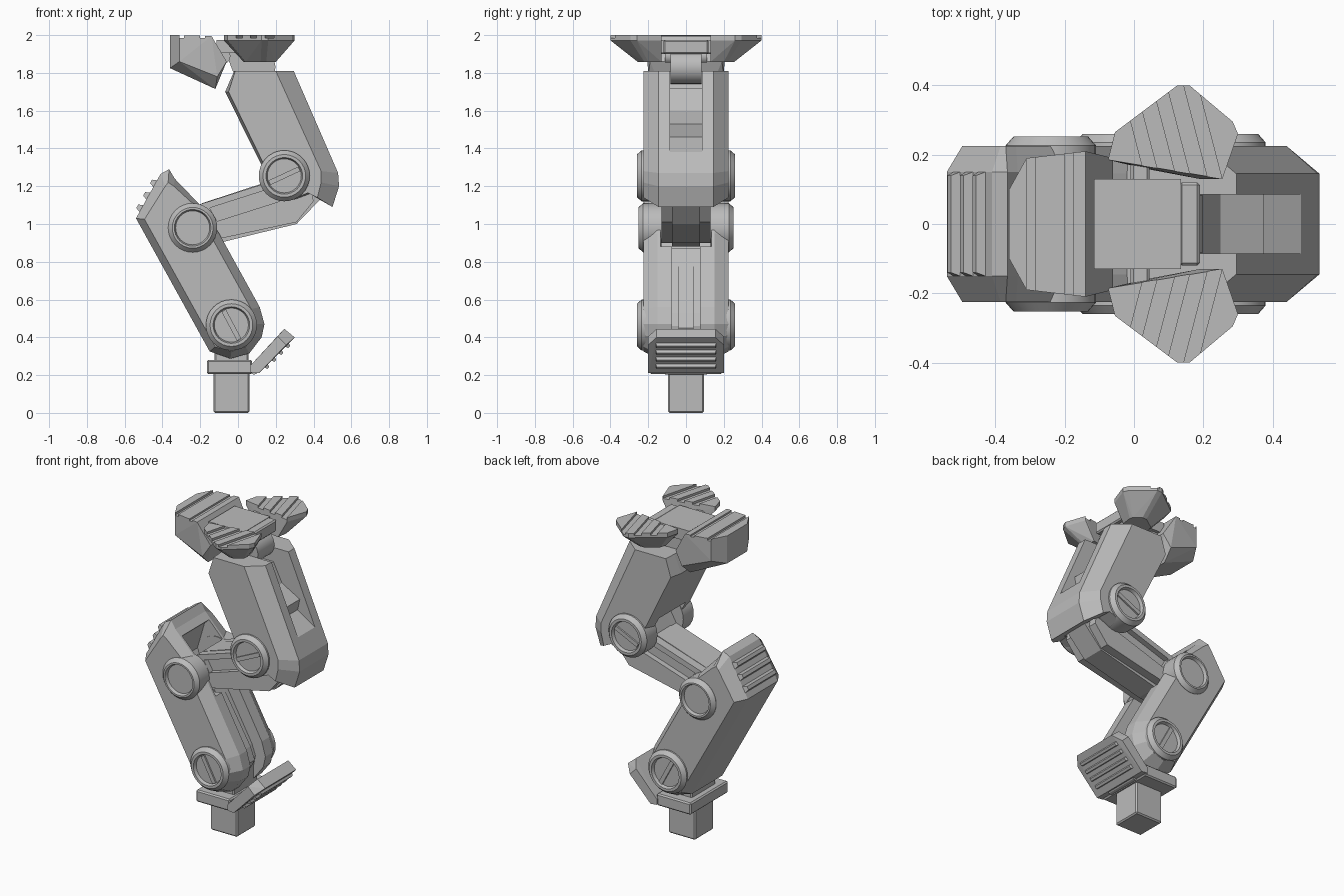
import bpy, bmesh, math
from mathutils import Vector

grey = bpy.data.materials.new("plain_grey")
grey.diffuse_color = (0.5, 0.5, 0.5, 1)


def finish(name, bm, smooth=False):
    bmesh.ops.recalc_face_normals(bm, faces=bm.faces)
    me = bpy.data.meshes.new(name)
    bm.to_mesh(me)
    bm.free()
    me.materials.append(grey)
    ob = bpy.data.objects.new(name, me)
    bpy.context.collection.objects.link(ob)
    bpy.context.view_layer.objects.active = ob
    if smooth:
        bpy.ops.object.select_all(action='DESELECT')
        ob.select_set(True)
        bpy.ops.object.shade_smooth_by_angle(angle=math.radians(25))
    return ob


def loft(name, layers):
    """Stack of x-z outlines at given y values, capped at both ends."""
    bm = bmesh.new()
    rings = [[bm.verts.new((x, y, z)) for x, z in prof] for y, prof in layers]
    n = len(rings[0])
    for a, b in zip(rings, rings[1:]):
        for i in range(n):
            bm.faces.new((a[i], a[(i + 1) % n], b[(i + 1) % n], b[i]))
    bm.faces.new(rings[0])
    bm.faces.new(rings[-1])
    return finish(name, bm)


def prism(name, prof, y0, y1):
    return loft(name, [(y0, prof), (y1, prof)])


def hull(name, pts):
    bm = bmesh.new()
    for p in pts:
        bm.verts.new(p)
    bmesh.ops.convex_hull(bm, input=bm.verts[:])
    bmesh.ops.dissolve_limit(bm, angle_limit=0.02, verts=bm.verts[:], edges=bm.edges[:])
    return finish(name, bm)


def box(name, x0, x1, y0, y1, z0, z1, bevel=0.008):
    ob = prism(name, [(x0, z0), (x1, z0), (x1, z1), (x0, z1)], y0, y1)
    if bevel:
        m = ob.modifiers.new("bevel", 'BEVEL')
        m.width, m.segments = bevel, 1
    return ob


def lathe(name, cx, cz, rings, n=32):
    """Turned part around a y axis; rings are (radius, y)."""
    bm = bmesh.new()
    rs = [[bm.verts.new((cx + r * math.cos(2 * math.pi * i / n), y,
                         cz + r * math.sin(2 * math.pi * i / n))) for i in range(n)]
          for r, y in rings]
    for a, b in zip(rs, rs[1:]):
        for i in range(n):
            bm.faces.new((a[i], a[(i + 1) % n], b[(i + 1) % n], b[i]))
    bm.faces.new(rs[0])
    bm.faces.new(rs[-1])
    return finish(name, bm, True)


def cut(ob, *cutters):
    for c in cutters:
        m = ob.modifiers.new("cut", 'BOOLEAN')
        m.operation, m.solver, m.object = 'DIFFERENCE', 'EXACT', c
        bpy.context.view_layer.objects.active = ob
        bpy.ops.object.modifier_apply(modifier=m.name)
        bpy.data.objects.remove(c)


def bar(name, a, b, thick, y0, y1, end=0.0, out=1):
    """Plate along a-b in x-z, offset to one side; ends shrink by 'end' on the far side."""
    a, b = Vector(a), Vector(b)
    d = (b - a).normalized()
    n = Vector((d.y, -d.x)) * thick * out
    e = d * end
    pts = [(p.x, y, p.y) for p in (a, b) for y in (y0, y1)]
    pts += [(p.x, y, p.y) for p in (a + n + e, b + n - e) for y in (y0 + end, y1 - end)]
    return hull(name, pts)


# base peg, collar and neck
box("base_peg", -0.13, 0.06, -0.095, 0.095, 0, 0.24)
box("collar", -0.165, 0.075, -0.19, 0.19, 0.205, 0.28)
box("neck", -0.125, 0.055, -0.12, 0.12, 0.27, 0.40)

# tilted toe plate with ribs and hinge
hull("toe_plate", [(x, s * y, z) for s in (-1, 1) for x, y, z in (
    (0.065, 0.2, 0.215), (0.065, 0.2, 0.25), (0.11, 0.2, 0.21), (0.21, 0.2, 0.405),
    (0.255, 0.2, 0.36), (0.245, 0.155, 0.445), (0.3, 0.155, 0.4))])
for i in range(4):
    x = 0.15 + i * 0.037
    bar("toe_rib", (x - 0.01, 0.25 + i * 0.037 - 0.01), (x + 0.008, 0.25 + i * 0.037 + 0.008),
        0.015, -0.16, 0.16, 0.005)
lathe("toe_hinge", 0.085, 0.225, [(0.022, -0.11), (0.022, 0.11)], 12)

# lower leg with knee cap
outer = [(-0.54, 1.03), (-0.41, 1.265), (-0.365, 1.29), (-0.335, 1.24), (-0.2, 1.1),
         (-0.1, 0.95), (0.115, 0.56), (0.14, 0.47), (0.125, 0.4), (0.06, 0.315),
         (-0.04, 0.287), (-0.15, 0.325)]
side = [(-0.495, 1.025), (-0.385, 1.2), (-0.37, 1.22), (-0.34, 1.2), (-0.22, 1.09),
        (-0.14, 0.93), (0.07, 0.55), (0.1, 0.47), (0.085, 0.41), (0.04, 0.35),
        (-0.035, 0.325), (-0.12, 0.35)]
leg = loft("lower_leg", [(-0.225, side), (-0.15, outer), (0.15, outer), (0.225, side)])
cut(leg,
    prism("knee_cutter", [(-0.38, 1.0), (-0.33, 1.17), (-0.2, 1.3), (0.1, 1.2), (0.05, 0.9),
                          (-0.13, 0.87), (-0.3, 0.87)], -0.135, 0.135),
    prism("channel_cutter", [(-0.19, 0.95), (0.045, 0.53), (0.07, 0.46), (0.02, 0.2),
                             (0.3, 0.3), (0.3, 0.6), (0.0, 1.0)], -0.075, 0.075))
prism("channel_floor_rib", [(-0.2, 0.87), (-0.14, 0.87), (0.06, 0.53), (0.09, 0.45),
                            (0.03, 0.33), (-0.1, 0.4)], -0.04, 0.04)
for t in (0.22, 0.5, 0.78):
    x, z = -0.54 + 0.13 * t, 1.03 + 0.235 * t
    bar("knee_rib", (x - 0.01, z - 0.018), (x + 0.01, z + 0.018), 0.025, -0.15, 0.15, 0.01, -1)

# connecting link between knee and elbow
prism("link_core", [(-0.19, 1.11), (0.16, 1.225), (0.245, 1.38), (0.38, 1.3), (0.44, 1.135),
                    (0.31, 1.0), (-0.1, 0.9), (-0.27, 0.88), (-0.34, 0.96)], -0.075, 0.075)
plate = prism("link_side_plates", [(-0.2, 1.105), (0.16, 1.22), (0.245, 1.37), (0.37, 1.3),
                                   (0.4, 1.12), (0.31, 1.01), (-0.06, 0.93), (-0.2, 0.9),
                                   (-0.33, 0.98)], -0.13, 0.13)
panel = [(-0.15, 1.085), (0.18, 1.19), (0.22, 1.12), (-0.11, 1.015)]
cut(plate, prism("panel_cutter", panel, 0.095, 0.2), prism("panel_cutter", panel, -0.2, -0.095))

# upper arm: chamfered shell with elbow cavity and stepped slot
outer = [(-0.02, 1.81), (0.295, 1.81), (0.53, 1.27), (0.535, 1.2), (0.5, 1.09), (0.38, 1.16),
         (0.3, 1.13), (0.2, 1.13), (0.13, 1.22), (0.13, 1.3), (-0.068, 1.7)]
side = [(-0.015, 1.81), (0.2, 1.81), (0.44, 1.28), (0.44, 1.22), (0.42, 1.14), (0.37, 1.165),
        (0.3, 1.135), (0.2, 1.135), (0.145, 1.22), (0.145, 1.3), (-0.05, 1.7)]
arm = loft("upper_arm", [(-0.225, side), (-0.145, outer), (0.145, outer), (0.225, side)])
cut(arm,
    prism("elbow_cutter", [(0, 1.05), (0.03, 1.33), (0.2, 1.42), (0.36, 1.39), (0.42, 1.25),
                           (0.41, 1.0)], -0.135, 0.135),
    prism("slot_cutter", [(0.53, 1.35), (0.36, 1.46), (0.375, 1.53), (0.25, 1.6), (0.19, 1.72),
                          (0.1, 1.72), (0.05, 1.9), (0.55, 1.9)], -0.085, 0.085))

# round joint bosses on both sides
for nm, cx, cz, r, top, slot in (("ankle", -0.035, 0.465, 0.135, 0.26, True),
                                 ("elbow", 0.245, 1.255, 0.135, 0.26, True),
                                 ("knee", -0.24, 0.98, 0.13, 0.252, False)):
    for s in (-1, 1):
        lathe(nm + "_boss", cx, cz, [(r, s * 0.13), (r, s * (top - 0.025)), (r - 0.022, s * top),
                                     (0.097, s * top), (0.09, s * (top - 0.02))])
        if slot:
            a = math.radians(118 if nm == "ankle" else 25)
            d = Vector((math.cos(a), math.sin(a)))
            c = Vector((cx, cz)) + Vector((-d.y, d.x)) * 0.013
            bar(nm + "_slot_bar", c - d * 0.087, c + d * 0.087, 0.026,
                s * (top - 0.03), s * (top - 0.01))

# wrist and palm
lathe("wrist_barrel", 0.11, 1.83, [(0.088, -0.083), (0.088, 0.083)])
prism("wrist_base", [(-0.07, 1.92), (0.16, 1.92), (0.17, 1.86), (0.1, 1.79), (-0.02, 1.79)],
      -0.083, 0.083)
box("palm", -0.115, 0.135, -0.13, 0.13, 1.905, 1.975, 0)
box("palm_lip", 0.13, 0.19, -0.12, 0.12, 1.9, 1.975)
lathe("thumb_hinge", -0.085, 1.89, [(0.045, -0.11), (0.045, 0.11)], 16)

# two side claws with grooved tops
for s in (-1, 1):
    box("claw_hinge", -0.01, 0.045, *sorted((s * 0.1, s * 0.2)), 1.9, 1.96)
    rim = [(-0.075, 0.185), (-0.055, 0.265), (0.125, 0.4), (0.16, 0.4), (0.285, 0.295),
           (0.3, 0.26), (0.255, 0.13)]
    low = [(0.03, 0.16), (0.04, 0.2), (0.12, 0.255), (0.15, 0.255), (0.195, 0.22), (0.2, 0.2),
           (0.19, 0.13)]
    claw = hull("side_claw", [(x, s * y, z) for z in (1.972, 2.0) for x, y in rim]
                + [(x, s * y, 1.858) for x, y in low])
    for x in (0.0, 0.09, 0.18):
        cut(claw, hull("groove_cutter", [(x + w + t * 0.065, s * (0.26 - t * 0.25), z)
                                         for w in (0, 0.04) for t in (-1, 1) for z in (1.986, 2.05)]))

# opposing thumb claw
thumb = hull("thumb_claw", [(x, s * y, z) for s in (-1, 1) for x, y, z in (
    (-0.36, 0.1, 2.0), (-0.31, 0.19, 2.0), (-0.14, 0.21, 1.995), (-0.06, 0.19, 1.86),
    (-0.36, 0.1, 1.825), (-0.31, 0.19, 1.86), (-0.12, 0.13, 1.715), (-0.11, 0.2, 1.78))])
cut(thumb, box("groove_cutter", -0.31, -0.285, -0.3, 0.3, 1.986, 2.05, 0),
    box("groove_cutter", -0.2, -0.175, -0.3, 0.3, 1.986, 2.05, 0))
